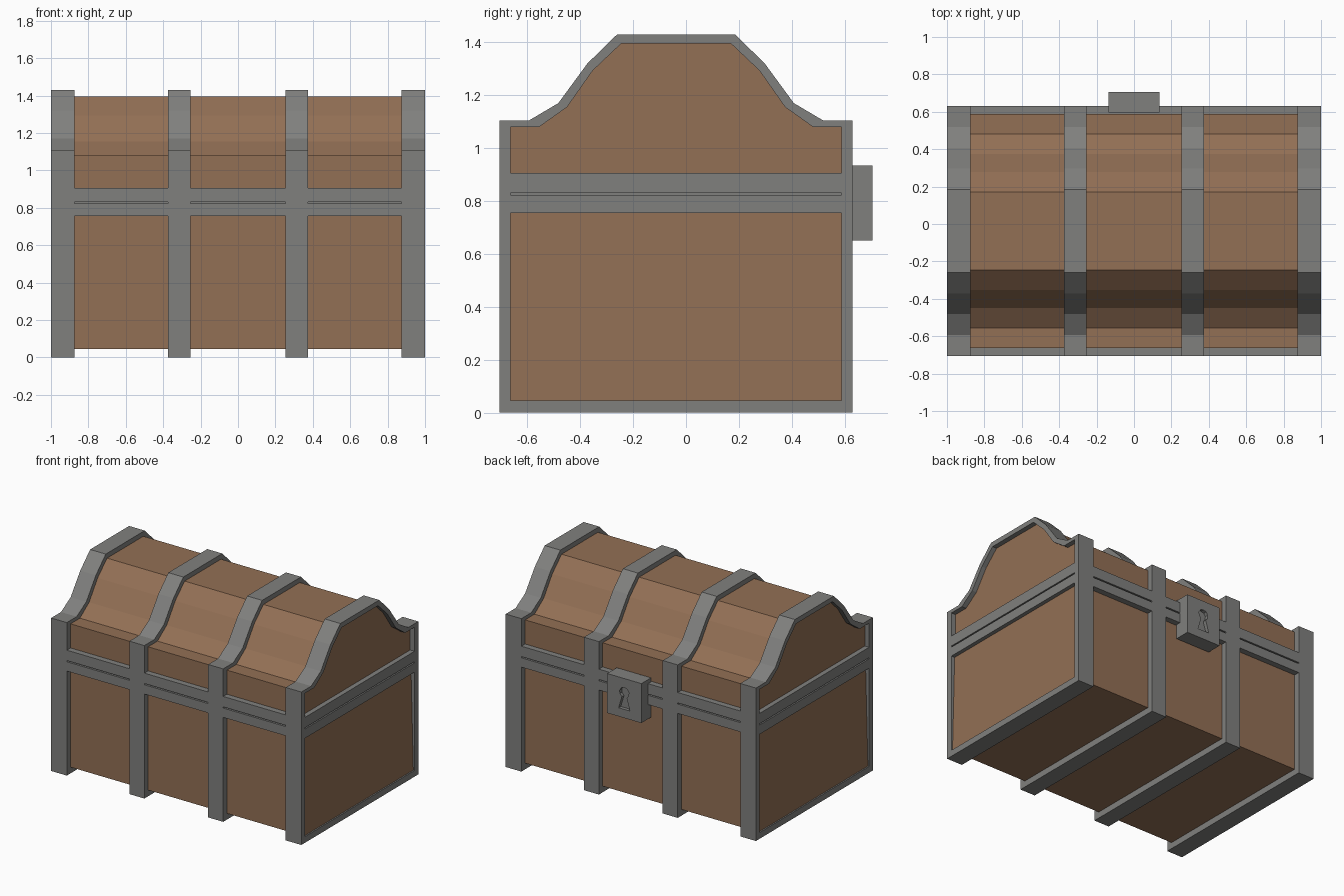
import bpy, bmesh, math

if "Cube" in bpy.data.objects:
    bpy.data.objects.remove(bpy.data.objects["Cube"])

def mat(name, col):
    m = bpy.data.materials.new(name)
    m.diffuse_color = (*col, 1)
    m.use_nodes = True
    m.node_tree.nodes["Principled BSDF"].inputs["Base Color"].default_value = m.diffuse_color
    return m

WOOD = mat("brown_wood", (0.29, 0.16, 0.09))
IRON = mat("grey_iron", (0.216, 0.216, 0.208))
CY = -0.0375  # chest body centre in y (the lock sticks out at the back)

def finish(name, bm, material):
    bmesh.ops.recalc_face_normals(bm, faces=bm.faces)
    me = bpy.data.meshes.new(name)
    bm.to_mesh(me)
    bm.free()
    me.materials.append(material)
    ob = bpy.data.objects.new(name, me)
    bpy.context.collection.objects.link(ob)
    return ob

def box(name, x0, x1, y0, y1, z0, z1, material):
    bm = bmesh.new()
    bmesh.ops.create_cube(bm, size=1)
    for v in bm.verts:
        v.co = (x0 if v.co.x < 0 else x1, y0 if v.co.y < 0 else y1, z0 if v.co.z < 0 else z1)
    return finish(name, bm, material)

def prism(name, pts, axis, a, b, material):
    """Extrude a 2D outline along x (pts are y,z) or y (pts are x,z)."""
    bm = bmesh.new()
    put = (lambda p, t: (t, p[0], p[1])) if axis == 'x' else (lambda p, t: (p[0], t, p[1]))
    lo = [bm.verts.new(put(p, a)) for p in pts]
    hi = [bm.verts.new(put(p, b)) for p in pts]
    n = len(pts)
    bm.faces.new(lo)
    bm.faces.new(hi)
    for i in range(n):
        j = (i + 1) % n
        bm.faces.new((lo[i], lo[j], hi[j], hi[i]))
    return finish(name, bm, material)

def ring(name, outer, inner, x0, x1, material):
    bm = bmesh.new()
    n = len(outer)
    loops = [[bm.verts.new((x, *p)) for p in pts]
             for pts, x in ((outer, x0), (outer, x1), (inner, x1), (inner, x0))]
    for k in range(4):
        a, b = loops[k], loops[(k + 1) % 4]
        for i in range(n):
            j = (i + 1) % n
            bm.faces.new((a[i], a[j], b[j], b[i]))
    return finish(name, bm, material)

def mirrored(half):
    return [(CY - y, z) for y, z in half] + [(CY + y, z) for y, z in reversed(half)]

# Half outlines: (distance from centre, height)
outer_half = [(0.6675, 0), (0.6675, 1.105), (0.555, 1.105), (0.445, 1.17), (0.335, 1.32), (0.2225, 1.43)]
inner_half = [(0.625, 0.045), (0.625, 1.08), (0.5175, 1.08), (0.412, 1.155), (0.315, 1.293), (0.2075, 1.395)]
outer, inner = mirrored(outer_half), mirrored(inner_half)
Y0, Y1 = CY - 0.625, CY + 0.625     # wood faces
F0, F1 = CY - 0.6675, CY + 0.6675   # iron faces

# Wooden lower box, ends leaning in slightly towards the top
body = box("wood_body", -0.99, 0.99, Y0, Y1, 0.045, 0.826, WOOD)
for v in body.data.vertices:
    if v.co.z > 0.5:
        v.co.x = math.copysign(0.97, v.co.x)

# Wooden lid
lid_half = [(0.625, 0.826)] + inner_half[1:]
prism("wood_lid", mirrored(lid_half), 'x', -0.965, 0.965, WOOD)

# Iron hoops
for i, (a, b) in enumerate(((-1, -0.875), (-0.375, -0.255), (0.255, 0.375), (0.875, 1))):
    ring(f"iron_hoop_{i + 1}", outer, inner, a, b, IRON)

# Horizontal straps: lower and upper halves with a recessed seam between
rows = (("lower", 0.755, 0.822, 0), ("seam", 0.822, 0.831, 0.015), ("upper", 0.831, 0.906, 0))
bays = ((-0.875, -0.375), (-0.255, 0.255), (0.375, 0.875))
for part, z0, z1, sink in rows:
    for i, (a, b) in enumerate(bays):
        box(f"front_strap_{part}_{i + 1}", a, b, F0 + sink, Y0 + 0.01, z0, z1, IRON)
        box(f"back_strap_{part}_{i + 1}", a, b, Y1 - 0.01, F1 - sink, z0, z1, IRON)
    for side, s in (("left", -1), ("right", 1)):
        xs = sorted((s * 0.94, s * (1 - sink)))
        box(f"{side}_strap_{part}", *xs, Y0, Y1, z0, z1, IRON)

# Lock plate with an engraved keyhole
lock = box("lock", -0.137, 0.137, 0.595, 0.705, 0.65, 0.935, IRON)
r, cz = 0.038, 0.832
hole = [(-0.045, 0.712), (0.045, 0.712)]
for k in range(9):
    t = math.radians(-60 + k * 300 / 8)
    hole.append((r * math.cos(t), cz + r * math.sin(t)))
cutter = prism("keyhole_cutter", hole, 'y', 0.68, 0.75, IRON)
cutter.hide_render = True
cutter.hide_viewport = True
mod = lock.modifiers.new("keyhole", 'BOOLEAN')
mod.operation = 'DIFFERENCE'
mod.solver = 'EXACT'
mod.object = cutter
